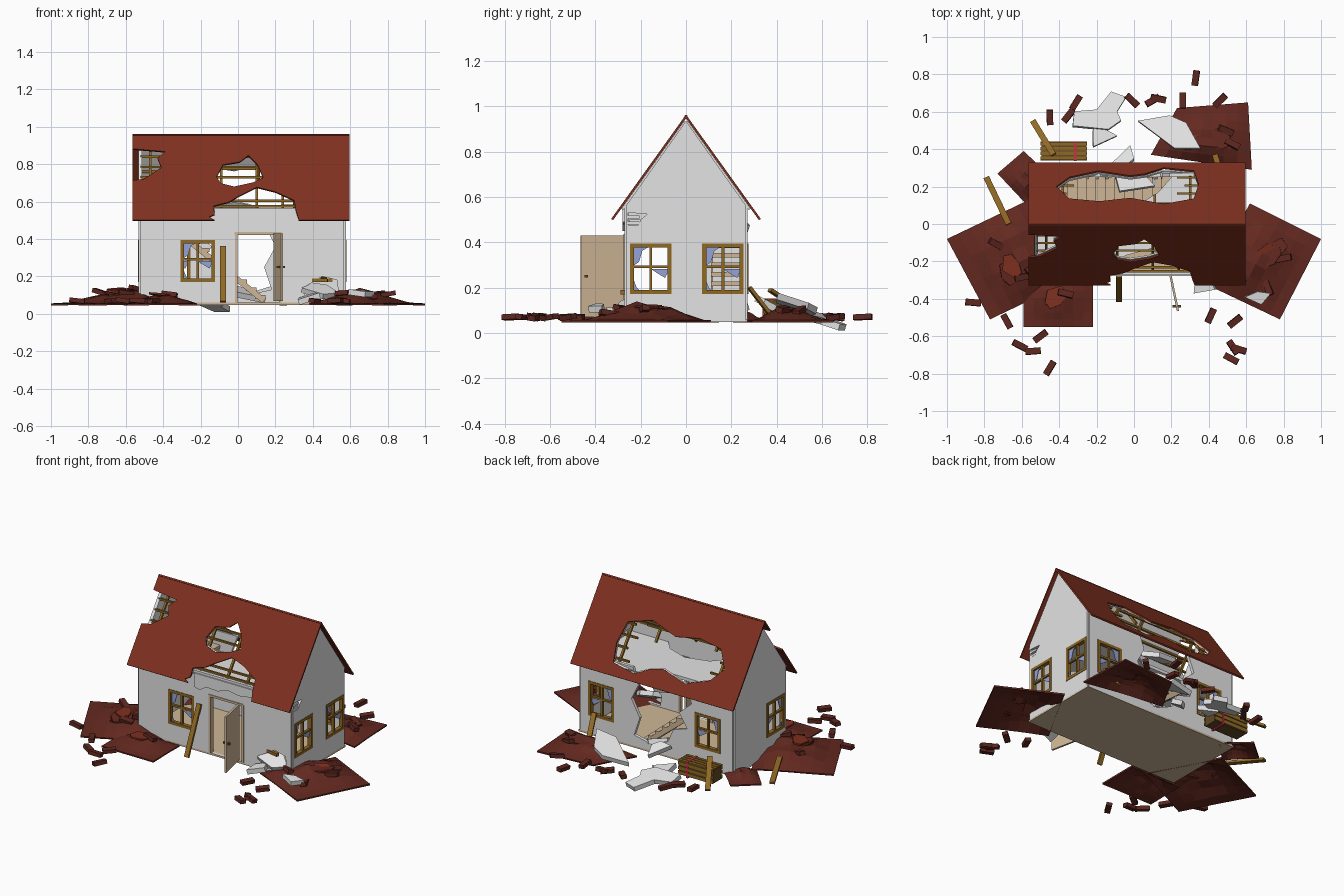
import bpy, bmesh, math, random
from mathutils import Matrix, Vector, Euler

random.seed(4)
cube = bpy.data.objects.get("Cube")
if cube:
    bpy.data.objects.remove(cube, do_unlink=True)


def material(name, *rgb):
    m = bpy.data.materials.new(name)
    m.use_nodes = True
    m.diffuse_color = (*rgb, 1)
    m.node_tree.nodes["Principled BSDF"].inputs["Base Color"].default_value = (*rgb, 1)
    return m


ROOF = material("roof red", .212, .03, .014)
RUBBLE = material("dark tile red", .125, .022, .014)
BRICK = material("brick red", .11, .02, .014)
WALL = material("plaster white", .77, .77, .77)
WOOD = material("golden wood", .28, .14, .018)
TAN = material("pale tan wood", .62, .47, .31)
GLASS = material("window blue", .3, .37, .68)
STRAP = material("strap red", .6, .03, .06)
CRATE = material("crate brown", .12, .065, .02)


def link(name, mesh, mat, matrix=Matrix()):
    mesh.materials.clear()
    mesh.materials.append(mat)
    ob = bpy.data.objects.new(name, mesh)
    ob.matrix_world = matrix
    bpy.context.scene.collection.objects.link(ob)
    return ob


def panel(name, loops, thick, matrix, mat):
    """Flat plate from an outline; further loops become holes."""
    curve = bpy.data.curves.new(name, 'CURVE')
    curve.dimensions = '2D'
    curve.fill_mode = 'BOTH'
    curve.extrude = thick / 2
    for loop in loops:
        s = curve.splines.new('POLY')
        s.points.add(len(loop) - 1)
        for p, (u, v) in zip(s.points, loop):
            p.co = (u, v, 0, 1)
        s.use_cyclic_u = True
    tmp = bpy.data.objects.new(name, curve)
    bpy.context.scene.collection.objects.link(tmp)
    graph = bpy.context.evaluated_depsgraph_get()
    mesh = bpy.data.meshes.new_from_object(tmp.evaluated_get(graph))
    bpy.data.objects.remove(tmp, do_unlink=True)
    bpy.data.curves.remove(curve)
    for f in mesh.polygons:
        f.use_smooth = False
    return link(name, mesh, mat, matrix)


def boxes(name, items, mat, matrix=Matrix()):
    """Several boxes (centre, size) in one object."""
    bm = bmesh.new()
    for c, size in items:
        bmesh.ops.create_cube(bm, size=1, matrix=Matrix.Translation(c) @ Matrix.Diagonal((*size, 1)))
    mesh = bpy.data.meshes.new(name)
    bm.to_mesh(mesh)
    bm.free()
    return link(name, mesh, mat, matrix)


def beam(name, a, b, w, h, mat=WOOD):
    a, b = Vector(a), Vector(b)
    rot = (b - a).to_track_quat('Z', 'Y').to_matrix().to_4x4()
    boxes(name, [((0, 0, 0), (w, h, (b - a).length))], mat, Matrix.Translation((a + b) / 2) @ rot)


def frame(origin, u, v):
    """Matrix placing a flat drawing on the plane spanned by u and v."""
    u, v = Vector(u), Vector(v)
    m = Matrix((u, v, u.cross(v))).transposed().to_4x4()
    return Matrix.Translation(origin) @ m


def rect(u0, u1, v0, v1):
    return [(u0, v0), (u1, v0), (u1, v1), (u0, v1)]


X, Y, Z = (1, 0, 0), (0, 1, 0), (0, 0, 1)
XL, XR, YW, LOW, TOP = -.522, .568, .262, .05, .565
RIDGE, EAVE, RY = .96, .5, .33
front, back = frame((0, -YW, 0), X, Z), frame((0, YW, 0), X, Z)
right, left = frame((XR, 0, 0), Y, Z), frame((XL, 0, 0), Y, Z)
WIN_LOW, WIN_HIGH, WIN_W = .18, .385, .165


def window_hole(c):
    return rect(c - WIN_W / 2, c + WIN_W / 2, WIN_LOW, WIN_HIGH)


def window(name, wall, c):
    """Wooden frame with cross bars and broken panes."""
    mid, h, w = (WIN_LOW + WIN_HIGH) / 2, WIN_HIGH - WIN_LOW, WIN_W
    parts = [((c + s * w / 2, mid, 0), (.018, h + .018, .026)) for s in (-1, 1)]
    parts += [((c, z, 0), (w, .018, .026)) for z in (WIN_LOW, WIN_HIGH)]
    parts += [((c, mid, 0), (.012, h, .016)), ((c, mid + .01, 0), (w, .012, .016))]
    boxes(name + "_frame", parts, WOOD, wall)
    a, b = c - w / 2, c + w / 2
    for i, shard in enumerate((
            [(a, WIN_HIGH), (a, mid + .01), (a + .03, mid + .03), (a + .045, mid + .08), (c, WIN_HIGH)],
            [(a, WIN_LOW), (a + .04, WIN_LOW), (a + .02, WIN_LOW + .02), (a, mid - .03)],
            [(b, mid), (c, mid), (c + .03, mid - .02), (b - .02, mid - .04)])):
        panel(f"{name}_glass_{i}", [shard], .004, wall, GLASS)


# Walls
door_hole = rect(-.01, .225, .06, .43)
low_break = [(.36, .07), (.35, .14), (.4, .17), (.45, .2), (.53, .18), (.54, .07)]
panel("front_wall", [rect(XL, XR, LOW, TOP), door_hole, window_hole(-.215), low_break], .02, front, WALL)
gable = [(-YW, LOW), (YW, LOW), (YW, TOP), (0, .935), (-YW, TOP)]
chip = [(-.255, .475), (-.21, .475), (-.2, .5), (-.17, .525), (-.255, .53)]
panel("right_wall", [gable, window_hole(-.155), window_hole(.163), chip], .02, right, WALL)
panel("left_wall", [gable, window_hole(-.155)], .02, left, WALL)
breach = [(.19, TOP), (.15, .46), (.2, .36), (.14, .25), (.18, .13), (.05, .1), (-.06, .15), (-.1, .24),
          (-.2, .27), (-.14, .36), (-.23, .44), (-.18, TOP)]
panel("back_wall", [[(XL, LOW), (XR, LOW), (XR, TOP)] + breach + [(XL, TOP)],
                    window_hole(-.345), window_hole(.415)], .02, back, WALL)
panel("cracked_plaster", [[(-.12, .55), (-.12, .46), (-.08, .45), (-.03, .48), (.05, .475), (.12, .5), (.2, .485),
                           (.3, .5), (.42, .48), (.56, .49), (.56, .55)]], .008,
      frame((0, -YW - .013, 0), X, Z), WALL)
boxes("chipped_bricks", [((XR, -.23, z), (.015, .05, .014)) for z in (.485, .512)], WALL)
window("front_window", front, -.215)
window("right_front_window", right, -.155)
window("right_back_window", right, .163)
window("left_window", left, -.155)
window("back_window_right", back, -.345)
window("back_window_left", back, .415)

# Floors and stairs
boxes("ground_floor", [(((XL + XR) / 2, 0, .054), (XR - XL + .02, YW * 2 + .02, .012))], TAN)
panel("attic_floor", [[(XL, -.25), (-.12, -.25), (-.05, -.17), (.1, -.13), (.24, -.18), (.3, -.25), (XR, -.25),
                       (XR, .25), (.2, .25), (.13, .17), (.02, .1), (-.4, .1), (-.4, .25), (XL, .25)]],
      .02, frame((0, 0, .49), X, Y), WALL)
boxes("stair_treads", [((.12 - i * .05, .18, .09 + i * .042), (.056, .14, .02)) for i in range(10)], TAN)
for y in (.115, .245):
    beam("stair_stringer", (.14, y, .07), (-.35, y, .46), .01, .03, TAN)

# Door and its surround
boxes("door_frame", [((x, -YW, .245), (.014, .028, .37)) for x in (-.01, .225)]
      + [((.107, -YW, .43), (.249, .028, .014))], TAN)
beam("open_door", (.195, -.275, .25), (.235, -.465, .25), .012, .36, TAN)
boxes("door_knob", [((.228, -.44, .25), (.045, .014, .012))], CRATE)

# Roof slopes with broken openings
UP = Vector((0, RY, RIDGE - EAVE))
SLOPE = UP.length / (RIDGE - EAVE)
eave_break = [(-.125, .5), (-.155, .515), (-.125, .53), (-.13, .575), (-.05, .595), (0, .625), (.05, .65),
              (.1, .675), (.2, .65), (.3, .605), (.31, .55), (.325, .5)]
edge_break = [(-.565, .88), (-.39, .865), (-.43, .83), (-.41, .78), (-.5, .72), (-.565, .71)]
front_gap = [(-.115, .73), (-.08, .795), (.01, .81), (.055, .845), (.105, .795), (.135, .725), (.08, .7),
             (-.02, .678), (-.09, .695)]
back_gap = [(-.415, .68), (-.345, .61), (-.19, .563), (-.02, .6), (.06, .585), (.16, .54), (.32, .563),
            (.345, .66), (.32, .77), (.16, .81), (-.02, .765), (-.185, .79), (-.345, .77)]
corners = [(.597, EAVE), (.597, RIDGE), (-.565, RIDGE)]
slopes = {"front": (-1, [[(-.565, EAVE)] + eave_break + corners + edge_break, front_gap]),
          "back": (1, [[(-.565, EAVE)] + corners, back_gap])}


def on_roof(side, x, z, inset=.024):
    return (x, side * ((RIDGE - z) * RY / (RIDGE - EAVE) - inset), z)


for name, (side, loops) in slopes.items():
    up = Vector((0, -side * UP.y, UP.z)).normalized()
    for layer, mat, x0, x1, z0, z1, inset in (("tiles", ROOF, -.565, .597, EAVE, RIDGE, .004),
                                              ("lining", WALL, XL, XR, .545, .932, .017)):
        fit = [[(min(max(x, x0), x1), (min(max(z, z0), z1) - EAVE) * SLOPE) for x, z in loop] for loop in loops]
        panel(f"{name}_roof_{layer}", fit, .01, frame((0, side * (RY - inset), EAVE), X, up), mat)
for z in (.575, .605, .73, .785, .84):
    beam("front_batten", on_roof(-1, XL, z), on_roof(-1, XR, z), .012, .012)
for x in (-.47, -.09, .1, .24):
    beam("front_rafter", on_roof(-1, x, .56, .035), on_roof(-1, x, .92, .035), .014, .014)
for i, z in enumerate((.58, .64, .7, .76)):
    beam("back_batten_right", on_roof(1, XL, z), on_roof(1, -.36 + .04 * (i % 2), z), .012, .012)
    beam("back_batten_left", on_roof(1, .23 + .04 * (i % 2), z), on_roof(1, XR, z), .012, .012)
beam("back_top_batten", on_roof(1, -.42, .775), on_roof(1, .2, .775), .012, .012)
for x, low in ((-.38, .56), (-.3, .74), (.11, .7), (.3, .56)):
    beam("back_rafter", on_roof(1, x, low, .035), on_roof(1, x, .92, .035), .014, .014)


# Collapsed roof pieces on the ground
def brick(x, y, z, tilt=.15):
    turn = Euler((random.uniform(-tilt, tilt), random.uniform(-tilt, tilt), random.uniform(0, math.pi)))
    boxes("loose_brick", [((0, 0, 0), (.082, .034, .024))], BRICK,
          Matrix.Translation((x, y, z)) @ turn.to_matrix().to_4x4())


def heap(name, quad, height, n=7, loose=3):
    """Four-cornered sheet that swells towards its last edge."""
    a, b, c, d = (Vector(p) for p in quad)

    def spot(u, v):
        xy = a.lerp(b, u).lerp(d.lerp(c, u), v)
        swell = abs(math.sin(math.pi * u) * math.sin(math.pi * v ** 1.5))
        return Vector((xy.x, xy.y, .056 + height * swell * random.uniform(.65, 1)))

    bm = bmesh.new()
    grid = [[bm.verts.new(spot(i / n, j / n)) for i in range(n + 1)] for j in range(n + 1)]
    for j in range(n):
        for i in range(n):
            bm.faces.new((grid[j][i], grid[j][i + 1], grid[j + 1][i + 1], grid[j + 1][i]))
    bmesh.ops.recalc_face_normals(bm, faces=bm.faces)
    mesh = bpy.data.meshes.new(name)
    bm.to_mesh(mesh)
    bm.free()
    ob = link(name, mesh, RUBBLE)
    solid = ob.modifiers.new("thickness", 'SOLIDIFY')
    solid.thickness = .01
    for k in range(loose):
        p = spot(random.uniform(.2, .8), random.uniform(.25, .8))
        brick(p.x, p.y, p.z + .008, .3)
        p = spot(random.uniform(.3, .7), random.uniform(.4, .7))
        shard = [(.07 * math.cos(t) * random.uniform(.5, 1), .07 * math.sin(t)) for t in range(6)]
        turn = Euler((random.uniform(-.15, .15), random.uniform(-.15, .15), random.uniform(0, 6)))
        panel("tile_shard", [shard], .01, Matrix.Translation(p) @ turn.to_matrix().to_4x4(),
              RUBBLE if k else ROOF)


heap("right_heap", [(1, -.08), (.78, -.51), (.38, -.32), (.62, .11)], .09)
heap("left_heap", [(-1, -.08), (-.77, -.51), (-.33, -.3), (-.56, .13)], .09)
heap("front_heap", [(-.59, -.55), (-.22, -.55), (-.22, -.28), (-.59, -.28)], .05, loose=1)
heap("back_heap", [(.23, .62), (.61, .65), (.63, .29), (.09, .37)], .07, loose=2)
heap("side_heap", [(-.73, .27), (-.59, .39), (-.44, .25), (-.58, .11)], .05, loose=0)

# Scattered bricks
for x, y in ((-.31, .65), (-.45, .57), (-.35, .58), (-.01, .66), (.1, .66), (.13, .67), (.26, .66), (.33, .78),
             (.46, .66), (-.86, -.42), (-.68, -.52), (-.61, -.65), (-.54, -.68), (-.5, -.6), (-.45, -.77),
             (.41, -.49), (.54, -.52), (.53, -.66), (.56, -.67), (.52, -.72)):
    brick(x, y, .07)

# Fallen wall pieces: outline, place, tilt
pieces = [
    ([(-.15, -.04), (-.14, .04), (-.02, .05), (.06, .15), (.14, .12), (.09, .04), (.11, -.01), (.04, -.06)],
     (-.18, .56, .07), (-.28, .08, 0)),
    ([(-.17, .06), (0, .09), (.09, .05), (.17, -.09), (.03, -.09)], (.19, .49, .12), (-.25, -.12, 0)),
    ([(-.06, .05), (-.04, .08), (.07, .02), (-.06, -.04)], (-.16, .45, .08), (-.2, .1, 0)),
    ([(-.06, -.06), (.04, .05), (.06, -.03), (.02, -.07)], (-.06, .37, .12), (-.5, 0, 0)),
    ([(-.1, -.03), (-.06, .05), (.03, .06), (.1, 0), (.02, -.05)], (.44, -.26, .12), (.5, .2, 0)),
    ([(-.05, -.04), (-.04, .04), (.04, .05), (.07, -.02)], (.37, -.33, .08), (.1, -.3, 0)),
    ([(-.07, 0), (0, .03), (.07, .02), (.02, -.04)], (.66, -.39, .11), (.1, .1, 0)),
    ([(-.09, -.06), (-.1, .05), (.02, .08), (.1, 0)], (.05, .2, .1), (.3, .3, 0)),
    ([(-.1, -.05), (-.12, .04), (.02, .06), (.09, -.02)], (.02, .22, .48), (-.3, .1, 0)),
]
for outline, place, tilt in pieces:
    panel("wall_piece", [outline], .03, Matrix.Translation(place) @ Euler(tilt).to_matrix().to_4x4(), WALL)

# Loose planks
beam("front_plank", (-.08, -.41, .065), (-.08, -.28, .36), .03, .015)
beam("back_plank", (-.54, .55, .07), (-.43, .37, .19), .032, .015)
beam("left_plank", (-.79, .25, .07), (-.67, 0, .11), .032, .015)
beam("heap_plank", (.43, .38, .07), (.46, .28, .2), .03, .015)
beam("fallen_beam", (.34, -.25, .18), (.48, -.28, .18), .02, .02)

# Slatted crate with strap
boxes("crate_core", [((-.375, .39, .1), (.24, .09, .09))], CRATE)
boxes("crate_slats", [((-.375, y, .146), (.25, .018, .008)) for y in (.352, .378, .403, .428)]
      + [((-.375, y, z), (.25, .008, .02)) for y in (.344, .436) for z in (.07, .1, .13)], WOOD)
boxes("crate_strap", [((-.315, .39, .1), (.014, .104, .104))], STRAP)
